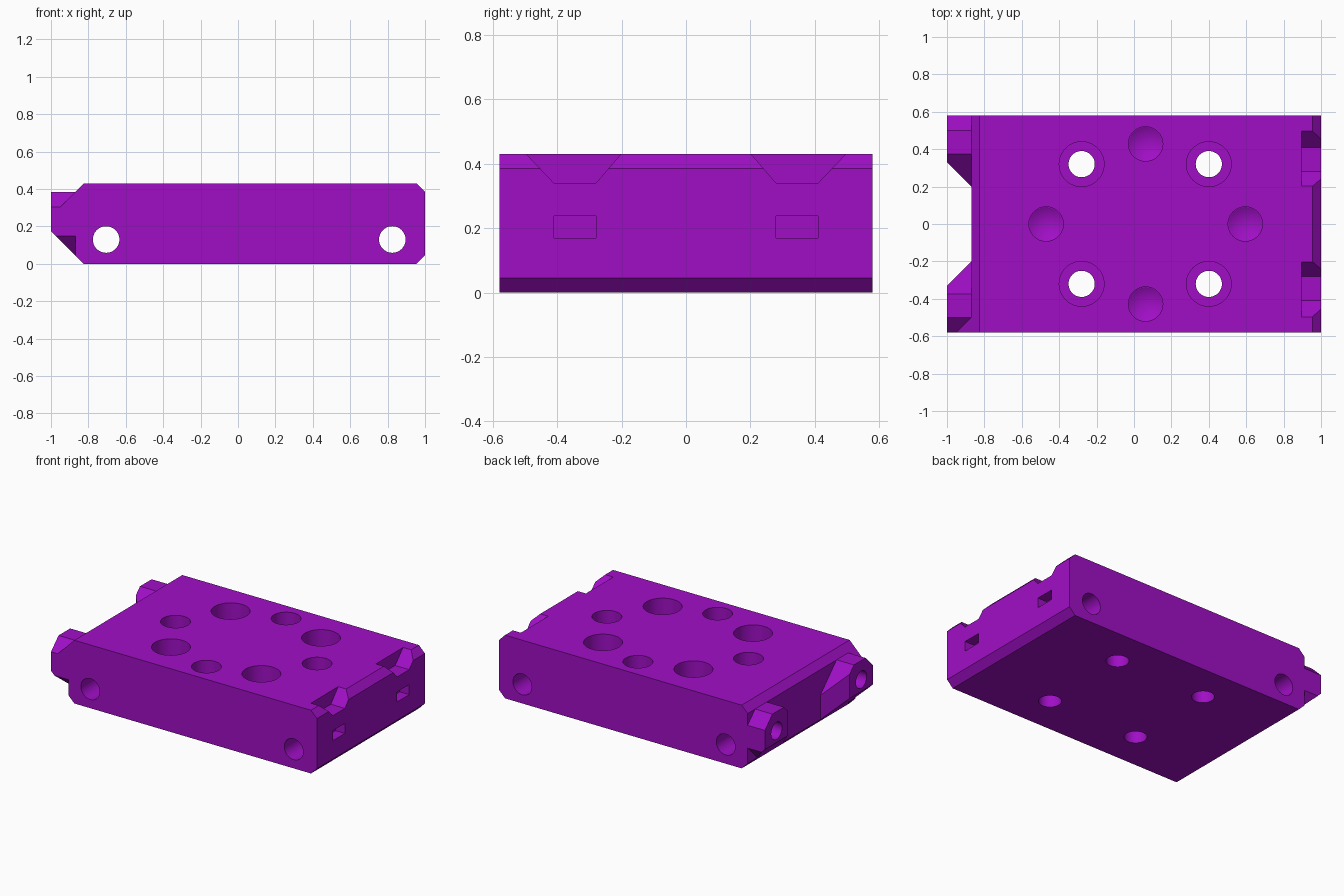
import bpy, bmesh, math
from mathutils import Vector, Matrix

if "Cube" in bpy.data.objects:
    bpy.data.objects.remove(bpy.data.objects["Cube"])

purple = bpy.data.materials.new("purple")
purple.diffuse_color = (0.35, 0.0045, 0.56, 1)
purple.use_nodes = True
purple.node_tree.nodes["Principled BSDF"].inputs["Base Color"].default_value = purple.diffuse_color


def finish(bm, name):
    bmesh.ops.recalc_face_normals(bm, faces=bm.faces)
    me = bpy.data.meshes.new(name)
    bm.to_mesh(me)
    bm.free()
    me.materials.append(purple)
    ob = bpy.data.objects.new(name, me)
    bpy.context.collection.objects.link(ob)
    return ob


def prism(name, points, axis, a, b, cuts=()):
    """Extrude a profile along x (y, z points) or y (x, z points), then trim by planes."""
    bm = bmesh.new()
    place = (lambda p, t: (t, p[0], p[1])) if axis == 'X' else (lambda p, t: (p[0], t, p[1]))
    face = bm.faces.new([bm.verts.new(place(p, a)) for p in points])
    ext = bmesh.ops.extrude_face_region(bm, geom=[face])
    offset = Vector((b - a, 0, 0) if axis == 'X' else (0, b - a, 0))
    bmesh.ops.translate(bm, vec=offset, verts=[v for v in ext["geom"] if isinstance(v, bmesh.types.BMVert)])
    bmesh.ops.recalc_face_normals(bm, faces=bm.faces)
    for co, no in cuts:
        res = bmesh.ops.bisect_plane(bm, geom=bm.verts[:] + bm.edges[:] + bm.faces[:],
                                     plane_co=co, plane_no=no, clear_outer=True)
        edges = [e for e in res["geom_cut"] if isinstance(e, bmesh.types.BMEdge)]
        bmesh.ops.contextual_create(bm, geom=edges)
    return finish(bm, name)


def drill(name, center, r, length, axis='Z', r2=None):
    bm = bmesh.new()
    bmesh.ops.create_cone(bm, cap_ends=True, segments=48, radius1=r,
                          radius2=r if r2 is None else r2, depth=length)
    rot = {'X': Matrix.Rotation(math.pi / 2, 4, 'Y'),
           'Y': Matrix.Rotation(math.pi / 2, 4, 'X'), 'Z': Matrix()}[axis]
    bmesh.ops.transform(bm, matrix=Matrix.Translation(center) @ rot, verts=bm.verts)
    return finish(bm, name)


def combine(target, part, op):
    mod = target.modifiers.new(part.name, 'BOOLEAN')
    mod.operation, mod.solver, mod.object = op, 'EXACT', part
    bpy.context.view_layer.objects.active = target
    bpy.ops.object.modifier_apply(modifier=mod.name)
    bpy.data.objects.remove(part)


# Main block with bevelled end edges
W, H, C = 0.58, 0.43, 0.045
L = -0.87
block = prism("block", [(L, C), (L + C, 0), (1 - C, 0), (1, C), (1, H - C),
                        (1 - C, H), (L + C, H), (L, H - C)], 'Y', -W, W)

for s in (-1, 1):
    # End lug, trimmed by the underside and inner diagonal planes
    lug = prism("lug", [(s * y, z) for y, z in
                        ((W, 0.15), (W, 0.305), (0.5, 0.385), (0.375, 0.385),
                         (0.18, 0.19), (0.18, 0.04), (0.47, 0.04))], 'X', -1, -0.8,
                [((-0.825, 0, 0), (-1, 0, -1)), ((L, s * 0.2, 0), (-1, -s, 0))])
    combine(block, lug, 'UNION')
    # Corner gusset continuing the top bevel
    gusset = prism("gusset", [(-0.85, 0.405), (-0.955, 0.3), (-0.955, 0.25), (-0.85, 0.25)],
                   'Y', s * 0.45, s * W)
    combine(block, gusset, 'UNION')
    # Round pocket in the lug end
    combine(block, drill("lug_pocket", (-1, s * 0.455, 0.255), 0.058, 0.24, 'X'), 'DIFFERENCE')
    # Tapered notch in the opposite end
    notch = prism("notch", [(s * y, z) for y, z in
                            ((0.185, 0.45), (0.28, 0.34), (0.41, 0.34), (0.515, 0.45))],
                  'X', 0.895, 1.1)
    combine(block, notch, 'DIFFERENCE')
    # Rectangular slot below the notch
    slot = prism("slot", [(s * 0.28, 0.17), (s * 0.41, 0.17), (s * 0.41, 0.238), (s * 0.28, 0.238)],
                 'X', 0.93, 1.1)
    combine(block, slot, 'DIFFERENCE')

# Cross holes running front to back
for x in (-0.705, 0.825):
    combine(block, drill("cross_hole", (x, 0, 0.13), 0.071, 2, 'Y'), 'DIFFERENCE')

# Counterbored screw holes
for x in (-0.28, 0.4):
    for y in (-0.32, 0.32):
        combine(block, drill("screw_hole", (x, y, 0.2), 0.07, 1), 'DIFFERENCE')
        combine(block, drill("counterbore", (x, y, 0.43), 0.12, 0.46), 'DIFFERENCE')

# Blind holes with conical bottoms
for x, y in ((-0.47, 0), (0.595, 0), (0.062, 0.428), (0.062, -0.428)):
    combine(block, drill("blind_hole", (x, y, 0.43), 0.092, 0.44), 'DIFFERENCE')
    combine(block, drill("blind_tip", (x, y, 0.185), 0, 0.052, 'Z', 0.092), 'DIFFERENCE')

bpy.ops.object.select_all(action='DESELECT')
block.select_set(True)
bpy.context.view_layer.objects.active = block
bpy.ops.object.shade_smooth_by_angle(angle=math.radians(25))
